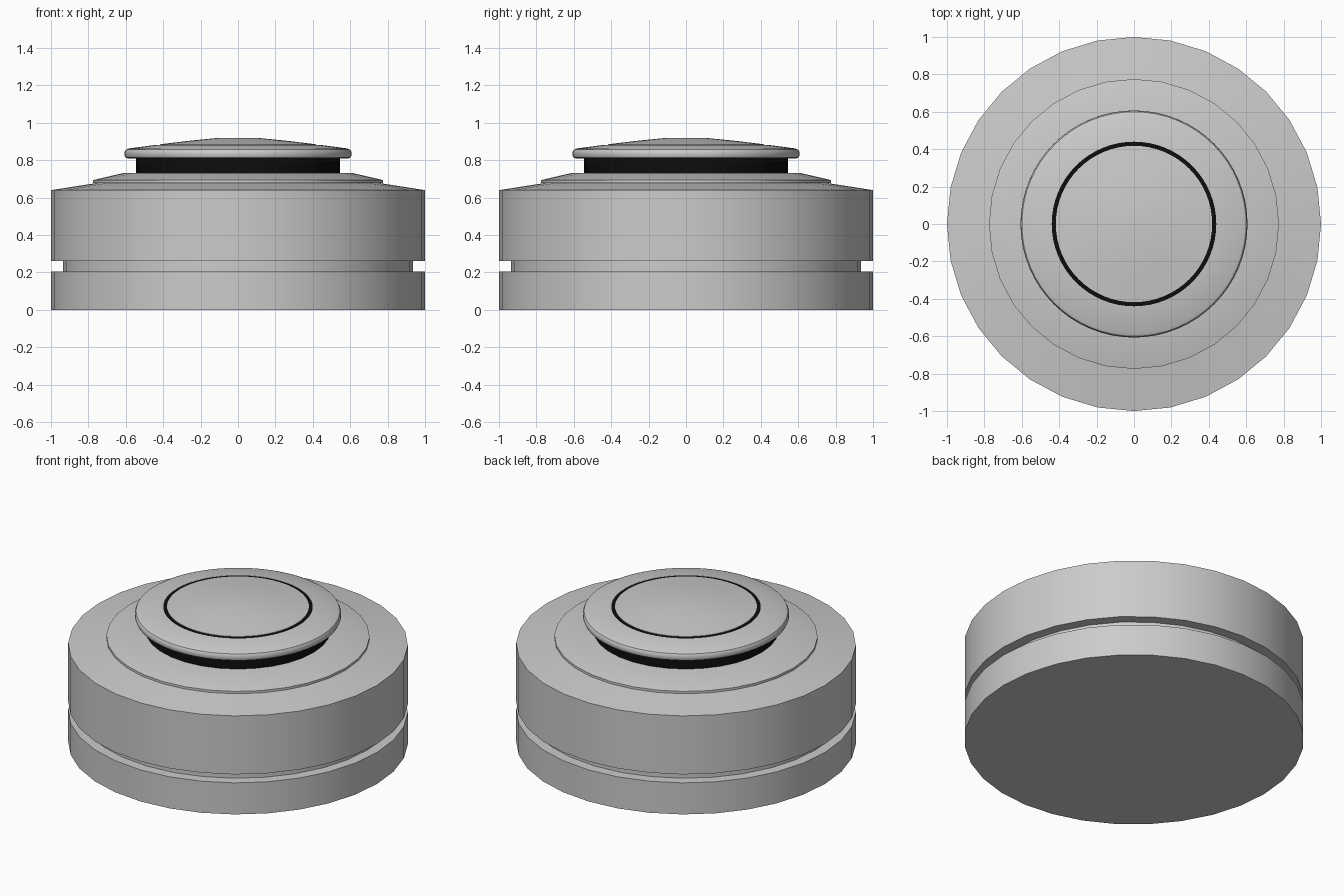
import bpy, bmesh, math

if "Cube" in bpy.data.objects:
    bpy.data.objects.remove(bpy.data.objects["Cube"])


def lathe(name, profile, sides=32, material=None, closed=False):
    """Spin an (r, z) profile about z; profile runs bottom to top on the outside."""
    bm = bmesh.new()
    rings = []
    for r, z in profile:
        if r == 0:
            rings.append([bm.verts.new((0, 0, z))] * sides)
        else:
            rings.append([bm.verts.new((r * math.cos(math.tau * i / sides),
                                        r * math.sin(math.tau * i / sides), z))
                          for i in range(sides)])
    pairs = list(zip(rings, rings[1:]))
    if closed:
        pairs.append((rings[-1], rings[0]))
    for a, b in pairs:
        for i in range(sides):
            j = (i + 1) % sides
            bm.faces.new(list(dict.fromkeys((a[i], a[j], b[j], b[i]))))
    bmesh.ops.recalc_face_normals(bm, faces=bm.faces)
    mesh = bpy.data.meshes.new(name)
    bm.to_mesh(mesh)
    bm.free()
    obj = bpy.data.objects.new(name, mesh)
    bpy.context.collection.objects.link(obj)
    if material:
        mesh.materials.append(material)
    bpy.ops.object.select_all(action='DESELECT')
    obj.select_set(True)
    bpy.context.view_layer.objects.active = obj
    bpy.ops.object.shade_smooth_by_angle(angle=math.radians(30))
    return obj


black = bpy.data.materials.new("black")
black.diffuse_color = (0.004, 0.004, 0.004, 1)
black.use_nodes = True
black.node_tree.nodes["Principled BSDF"].inputs["Base Color"].default_value = black.diffuse_color

# Drum body with a groove round the side and a sloped shoulder with a raised step
lathe("body", [(0, 0), (1, 0), (1, 0.205), (0.935, 0.205), (0.935, 0.26),
               (1, 0.26), (1, 0.64), (0.75, 0.679), (0.775, 0.679),
               (0.775, 0.694), (0.61, 0.732), (0, 0.732)])

# Dark neck under the button
lathe("neck", [(0, 0.725), (0.545, 0.725), (0.545, 0.815), (0, 0.815)], material=black)

# Button cap: rounded rim, shallow groove, low dome
lathe("button_cap", [(0, 0.81), (0.59, 0.81), (0.602, 0.815), (0.607, 0.827),
                     (0.606, 0.845), (0.6, 0.856), (0.585, 0.863),
                     (0.44, 0.882), (0.44, 0.872), (0.418, 0.872), (0.418, 0.885),
                     (0.27, 0.903), (0.1, 0.92), (0, 0.92)], sides=64)

# Black inlay ring lying in the cap groove
lathe("inlay_ring", [(0.418, 0.865), (0.44, 0.865), (0.44, 0.88), (0.418, 0.882)],
      sides=64, material=black, closed=True)
